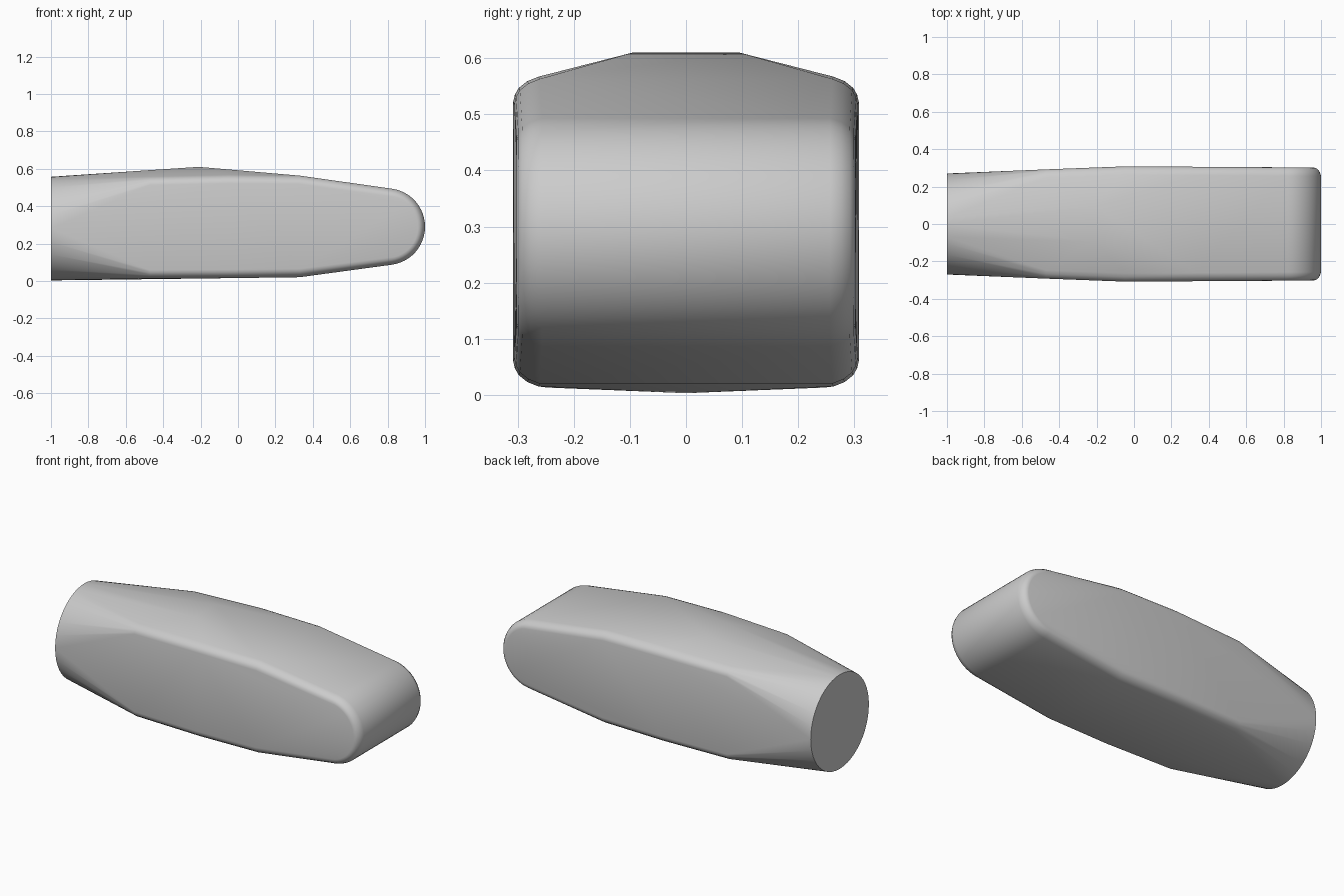
import bpy, bmesh
from math import sin, cos, pi, radians

cube = bpy.data.objects.get("Cube")
if cube:
    bpy.data.objects.remove(cube, do_unlink=True)

grey = bpy.data.materials.new("plain grey")
grey.use_nodes = True
colour = (0.6, 0.6, 0.6, 1)
grey.diffuse_color = colour
grey.node_tree.nodes["Principled BSDF"].inputs["Base Color"].default_value = colour

# Round butt end
points = []
for i in range(48):
    a = 2 * pi * i / 48
    points.append((-1, 0.27 * cos(a), 0.28 + 0.277 * sin(a)))

# Stations along the body: x, half width, bottom, top
stations = [(-0.47, 0.292, 0.013, 0.558),
            (-0.05, 0.308, 0.015, 0.567),
            (0.33, 0.306, 0.02, 0.563)]
# Rounded long edges: distance in from the side, distance in from top or bottom
edge = [(0.045, 0), (0.025, 0.008), (0.01, 0.02), (0.003, 0.032), (0, 0.045)]

for side in (-1, 1):
    for inset, drop in edge:
        for x, half, low, high in stations:
            y = side * (half - inset)
            points += [(x, y, low + drop), (x, y, high - drop)]
        # Half-round nose, shrinking towards the flat sides
        for i in range(25):
            a = radians(-82 + 164 * i / 24)
            r = 0.205 - drop * 0.85
            points.append((0.795 + r * cos(a), side * (0.302 - inset), 0.29 + r * sin(a)))
    # Crest on the top
    points.append((-0.21, side * 0.095, 0.61))

# Skin the outline into one body
bm = bmesh.new()
for p in points:
    bm.verts.new(p)
hull = bmesh.ops.convex_hull(bm, input=bm.verts)
spare = {g for g in hull["geom_interior"] + hull["geom_unused"]
         if isinstance(g, bmesh.types.BMVert)}
bmesh.ops.delete(bm, geom=list(spare), context='VERTS')
bmesh.ops.dissolve_limit(bm, angle_limit=radians(0.5), verts=bm.verts, edges=bm.edges)
bmesh.ops.recalc_face_normals(bm, faces=bm.faces)

mesh = bpy.data.meshes.new("tapered_body")
bm.to_mesh(mesh)
bm.free()
mesh.materials.append(grey)
body = bpy.data.objects.new("tapered_body", mesh)
bpy.context.collection.objects.link(body)

bpy.context.view_layer.objects.active = body
body.select_set(True)
bpy.ops.object.shade_smooth_by_angle(angle=radians(30))
